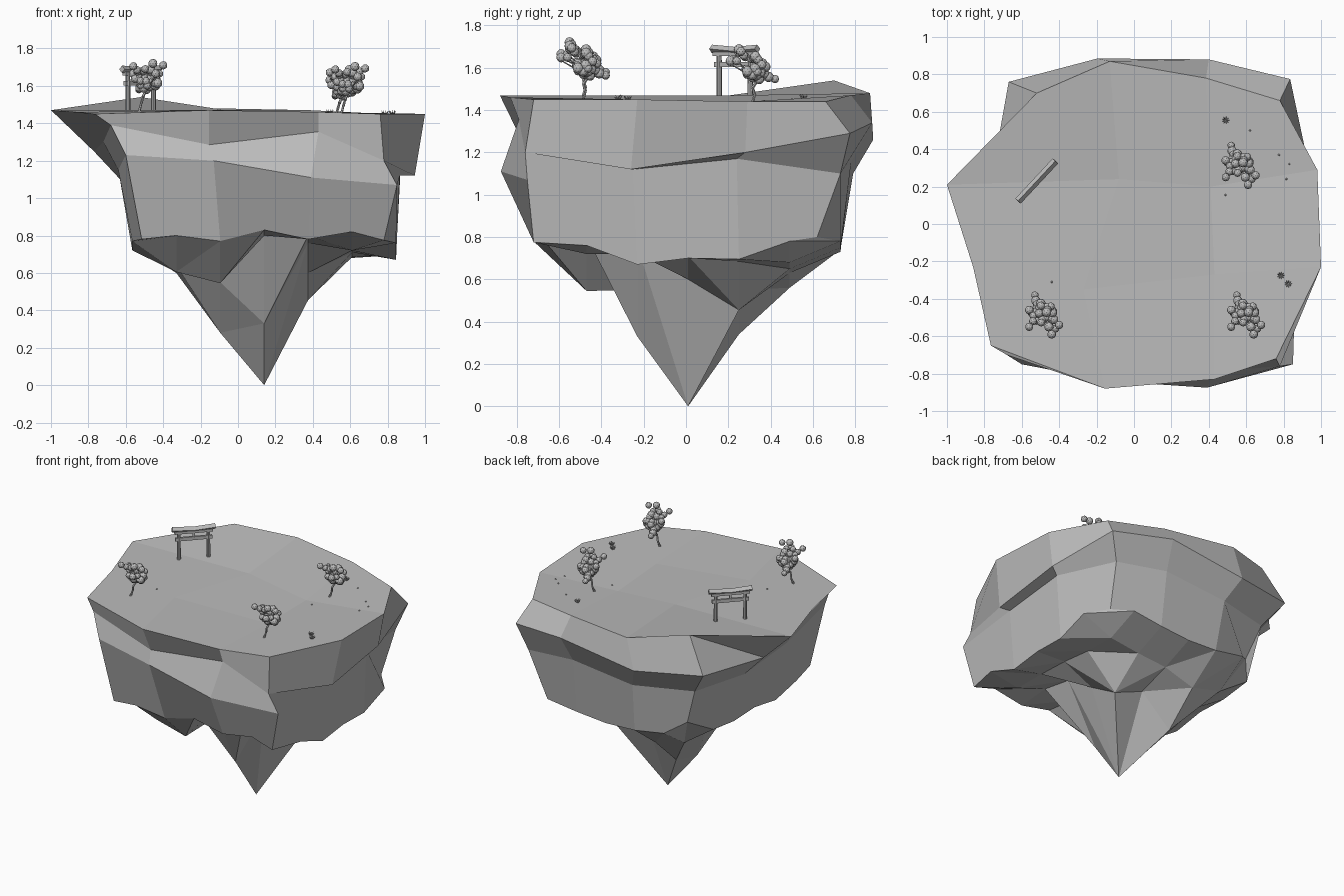
import bpy, bmesh, math, random
from mathutils import Matrix, Vector
from mathutils.bvhtree import BVHTree

random.seed(4)
cube = bpy.data.objects.get("Cube")
if cube:
    bpy.data.objects.remove(cube)

# Single stone colour
stone = bpy.data.materials.new("plain grey")
stone.use_nodes = True
grey = (0.5, 0.5, 0.5, 1)
stone.diffuse_color = grey
stone.node_tree.nodes["Principled BSDF"].inputs["Base Color"].default_value = grey


def finish(name, bm):
    """Turn a bmesh into a named, flat shaded object."""
    mesh = bpy.data.meshes.new(name)
    bm.to_mesh(mesh)
    bm.free()
    mesh.materials.append(stone)
    obj = bpy.data.objects.new(name, mesh)
    bpy.context.collection.objects.link(obj)
    return obj


def box(bm, centre, size, frame):
    matrix = frame @ Matrix.Translation(centre) @ Matrix.Diagonal((*size, 1))
    bmesh.ops.create_cube(bm, size=1, matrix=matrix)


def rod(bm, start, end, r1, r2, sides=8):
    start, end = Vector(start), Vector(end)
    axis = end - start
    turn = axis.to_track_quat('Z', 'Y').to_matrix().to_4x4()
    bmesh.ops.create_cone(bm, cap_ends=True, segments=sides, radius1=r1, radius2=r2,
                          depth=axis.length,
                          matrix=Matrix.Translation((start + end) / 2) @ turn)


# Island side rings, counter-clockwise from the front corner at -x
rim = [(-.765, -.65, 1.45), (-.155, -.88, 1.47), (.43, -.83, 1.46), (.76, -.72, 1.45),
       (1, -.23, 1.45), (.98, .29, 1.44), (.78, .66, 1.44), (.385, .78, 1.47),
       (-.13, .87, 1.48), (-.52, .7, 1.54), (-1, .21, 1.47), (-.86, -.23, 1.46)]
ledge = [(-.68, -.7, 1.39), (-.155, -.79, 1.285), (.43, -.79, 1.355), (.78, -.76, 1.2),
         (.945, -.26, 1.12), (.94, .28, 1.2), (.835, .775, 1.29), (.4, .88, 1.34),
         (-.195, .885, 1.26), (-.67, .76, 1.3), (-.77, .2, 1.25), (-.72, -.25, 1.3)]
waist = [(-.6, -.75, 1.23), (-.13, -.84, 1.2), (.39, -.875, 1.11), (.85, -.75, 1.07),
         (.865, -.25, 1.12), (.87, .24, 1.17), (.765, .73, 1.1), (.37, .78, 1.15),
         (-.12, .79, 1.1), (-.54, .67, 1.12), (-.63, .22, 1.1), (-.64, -.25, 1.15)]
plateau = [(-.27, -.35, 1.47), (.43, -.27, 1.435), (.41, .2, 1.42), (-.08, .24, 1.47)]

# Heights of the underside grid, front row first, and how far its corners are drawn in
underside = [(.78, .8, .77, .83, .78, .82, .775),
             (.77, .605, .545, .8, .8, .72, .76),
             (.72, .66, .55, .33, .76, .72, .67),
             (.76, .64, .28, 0, .6, .71, .7),
             (.75, .6, .34, .55, .455, .685, .695),
             (.78, .62, .56, .63, .65, .68, .78),
             (.85, .78, .74, .73, .75, .78, .8)]
drawn_in = {(0, 0): (.05, .01), (6, 0): (-.065, -.01), (6, 6): (-.12, -.11), (0, 6): (.12, -.11)}

# Island: plateau, stepped cliffs and a hanging spike
bm = bmesh.new()
rings = [[bm.verts.new(p) for p in ring] for ring in (rim, ledge, waist)]
inner = [bm.verts.new(p) for p in plateau]
top = rings[0]
bm.faces.new(inner)
for side in range(4):
    k = side * 3
    a, b = inner[side], inner[(side + 1) % 4]
    bm.faces.new((top[k - 1], top[k], top[k + 1], a))
    bm.faces.new((top[k + 1], top[k + 2], b, a))
for upper, lower in zip(rings, rings[1:]):
    for k in range(12):
        n = (k + 1) % 12
        if upper is top and k == 9:
            # the deep notch under the far corner folds inward
            bm.faces.new((upper[n], upper[k], lower[n]))
            bm.faces.new((upper[k], lower[k], lower[n]))
        else:
            bm.faces.new((upper[n], upper[k], lower[k], lower[n]))

grid = {}
for j, row in enumerate(underside):
    for i, z in enumerate(row):
        dx, dy = drawn_in.get((i, j), (0, 0))
        grid[i, j] = bm.verts.new((.14 + .235 * (i - 3) + dx, .01 + .24 * (j - 3) + dy, z))
for i in range(6):
    for j in range(6):
        a, b, c, d = grid[i, j], grid[i, j + 1], grid[i + 1, j + 1], grid[i + 1, j]
        # every cell folds along one diagonal, except the one behind the spike tip
        if i == j == 3:
            a, b, c, d = b, c, d, a
        bm.faces.new((a, b, d))
        bm.faces.new((b, c, d))
edge = [(i, 0) for i in range(6)] + [(6, j) for j in range(6)]
edge += [(6 - i, 6 - j) for i, j in edge]
for k in range(12):
    n = (k + 1) % 12
    low = [grid[edge[(2 * k + s) % 24]] for s in range(3)]
    bm.faces.new([rings[2][n], rings[2][k]] + low)
bmesh.ops.recalc_face_normals(bm, faces=bm.faces)
surface = BVHTree.FromBMesh(bm)
finish("floating_island", bm)


def ground(x, y):
    hit = surface.ray_cast(Vector((x, y, 3)), Vector((0, 0, -1)))[0]
    return Vector((x, y, hit.z if hit else 1.45))


# Trees: one crooked trunk with branches, and foliage balls, reused three times
trunk_path = [(0, 0, -.01), (.012, .015, .04), (.022, .005, .075), (.035, .03, .11), (.045, .01, .17)]
tips = [(.0, .11, .115), (.11, -.07, .2), (.085, -.09, .18)]
balls = [(.0, .11, .115), (.005, .08, .125), (.015, .06, .14), (.11, -.07, .2),
         (.09, -.1, .2), (.13, -.05, .245), (.075, -.06, .255), (-.03, -.06, .24),
         (-.01, -.03, .22), (-.03, .03, .2), (.1, -.02, .15)]
while len(balls) < 40:
    p = Vector([random.uniform(-1, 1) for _ in range(3)])
    if .4 < p.length < 1:
        balls.append((.045 + .07 * p.x, .01 + .055 * p.y - .025 * p.z, .175 + .065 * p.z))

bm = bmesh.new()
for a, b in zip(trunk_path, trunk_path[1:]):
    rod(bm, a, b, .008, .006, 6)
for tip in tips:
    rod(bm, trunk_path[3], tip, .005, .003, 5)
trunk = finish("tree_trunk", bm)
bm = bmesh.new()
for p in balls:
    bmesh.ops.create_icosphere(bm, subdivisions=2, radius=random.uniform(.02, .026),
                               matrix=Matrix.Translation(p))
foliage = finish("tree_foliage", bm)
spots = [(-.53, -.49), (.55, -.49), (.52, .31)]
for n, spot in enumerate(spots):
    for part in (trunk, foliage):
        tree = part if n == 0 else part.copy()
        if n:
            bpy.context.collection.objects.link(tree)
        tree.location = ground(*spot)

# Gate: two posts, tie beam, centre strut and an upswept ridged lintel
base = Vector((-.52, .23, 1.45))
frame = Matrix.Translation(base) @ Matrix.Rotation(math.radians(47), 4, 'Z')
bm = bmesh.new()
for s in (-1, 1):
    rod(bm, frame @ Vector((s * .1, 0, -.01)), frame @ Vector((s * .1, 0, .21)), .013, .012)
finish("gate_posts", bm)
bm = bmesh.new()
box(bm, (0, 0, .165), (.25, .016, .024), frame)
box(bm, (0, 0, .195), (.016, .012, .05), frame)
finish("gate_tie_beam", bm)
bm = bmesh.new()
box(bm, (0, 0, .215), (.26, .026, .018), frame)
ridge = Matrix.Rotation(math.radians(45), 4, 'X')
for s in (-1, 1):
    tilt = Matrix.Translation((s * .072, 0, .234)) @ Matrix.Rotation(-s * .07, 4, 'Y')
    box(bm, (0, 0, 0), (.15, .028, .028), frame @ tilt @ ridge)
finish("gate_lintel", bm)

# Grass tufts: small fans of blades
bm = bmesh.new()
for spot in ((.49, .555), (.785, -.275), (.825, -.32)):
    for n in range(9):
        a = n * math.tau / 9
        out = Vector((math.cos(a), math.sin(a), 0))
        p = ground(*spot) + out * .006
        rod(bm, p, p + out * .013 + Vector((0, 0, random.uniform(.012, .024))), .004, .001, 4)
finish("grass_tufts", bm)

# Pebbles
bm = bmesh.new()
for spot in ((.775, .37), (.83, .32), (.815, .24), (.49, .155), (.62, .5), (-.44, -.31)):
    bmesh.ops.create_icosphere(bm, subdivisions=1, radius=.006,
                               matrix=Matrix.Translation(ground(*spot)))
finish("pebbles", bm)
